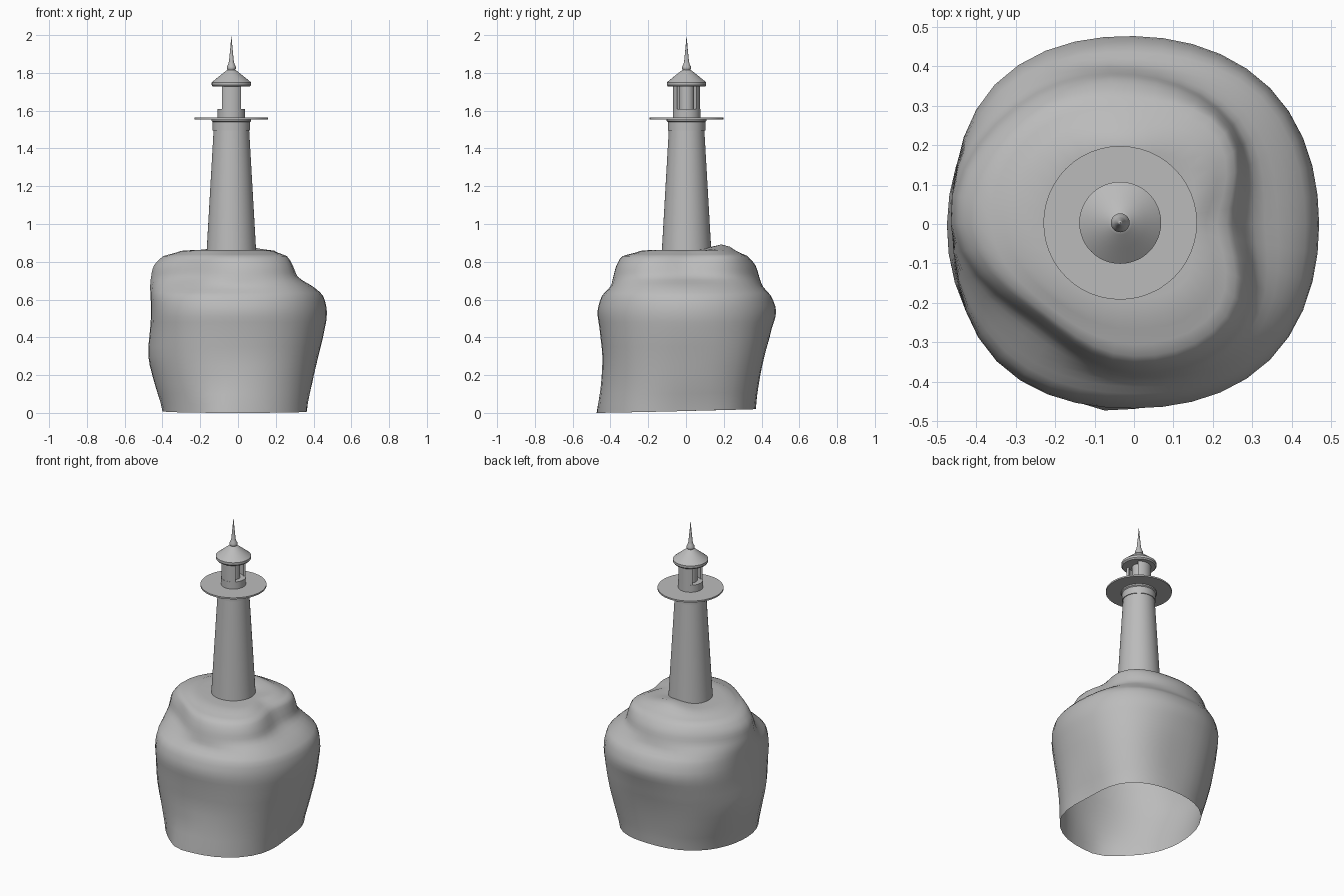
import bpy, bmesh, math
from math import sin, cos, pi, exp

if "Cube" in bpy.data.objects:
    bpy.data.objects.remove(bpy.data.objects["Cube"])

CX, CY = -0.035, 0.003   # tower axis

grey = bpy.data.materials.new("dark_grey")
grey.diffuse_color = (0.5, 0.5, 0.5, 1)
grey.use_nodes = True
grey.node_tree.nodes["Principled BSDF"].inputs["Base Color"].default_value = grey.diffuse_color


def finish(name, bm, angle=35):
    bmesh.ops.remove_doubles(bm, verts=bm.verts, dist=1e-5)
    bmesh.ops.recalc_face_normals(bm, faces=bm.faces)
    me = bpy.data.meshes.new(name)
    bm.to_mesh(me)
    bm.free()
    me.materials.append(grey)
    ob = bpy.data.objects.new(name, me)
    bpy.context.collection.objects.link(ob)
    bpy.ops.object.select_all(action='DESELECT')
    ob.select_set(True)
    bpy.context.view_layer.objects.active = ob
    bpy.ops.object.shade_smooth_by_angle(angle=math.radians(angle))
    return ob


def lathe(name, profile, segs=48):
    """Spin a (radius, z) profile around the tower axis."""
    bm = bmesh.new()
    rings = [[bm.verts.new((CX + r * cos(2 * pi * i / segs), CY + r * sin(2 * pi * i / segs), z))
              for i in range(segs)] if r > 0 else [bm.verts.new((CX, CY, z))] for r, z in profile]
    for a, b in zip(rings, rings[1:]):
        for i in range(segs):
            j = (i + 1) % segs
            if len(a) == 1:
                bm.faces.new((a[0], b[j], b[i]))
            elif len(b) == 1:
                bm.faces.new((a[i], a[j], b[0]))
            else:
                bm.faces.new((a[i], a[j], b[j], b[i]))
    return finish(name, bm)


def spline(p0, p1, p2, p3, t):
    return 0.5 * (2 * p1 + (p2 - p0) * t + (2 * p0 - 5 * p1 + 4 * p2 - p3) * t * t
                  + (3 * p1 - p0 - 3 * p2 + p3) * t ** 3)


# Rock: height, then radii in eight directions starting at +x
LEVELS = [
    (0.00, .355, .395, .37, .395, .40, .435, .465, .44),
    (0.15, .39, .425, .385, .425, .44, .455, .45, .445),
    (0.30, .425, .46, .415, .46, .475, .475, .443, .46),
    (0.45, .46, .482, .455, .49, .465, .487, .458, .48),
    (0.54, .47, .488, .477, .50, .46, .493, .468, .488),
    (0.62, .45, .47, .45, .485, .463, .475, .445, .473),
    (0.67, .395, .42, .405, .46, .465, .42, .40, .435),
    (0.72, .305, .365, .385, .43, .46, .365, .385, .39),
    (0.78, .268, .347, .365, .41, .445, .343, .368, .367),
    (0.83, .235, .325, .32, .37, .395, .32, .335, .33),
    (0.858, .16, .25, .23, .28, .30, .26, .24, .24),
]
SEGS, STEPS = 40, 3


def around(row, i):
    u = i * 8 / SEGS
    k = int(u)
    return spline(*[row[1 + (k + d) % 8] for d in (-1, 0, 1, 2)], u - k)


bm = bmesh.new()
rings = []
last = len(LEVELS) - 1
for s in range(last * STEPS + 1):
    k = min(s // STEPS, last - 1)
    t = s / STEPS - k
    rows = [LEVELS[min(max(k + d, 0), last)] for d in (-1, 0, 1, 2)]
    z0 = rows[1][0] * (1 - t) + rows[2][0] * t
    ring = []
    for i in range(SEGS):
        a = 2 * pi * i / SEGS
        r = spline(*[around(row, i) for row in rows], t)
        low = max(0, 1 - z0 / 0.15)
        r += 0.02 * low * exp(-((a - math.radians(256)) / 0.2) ** 2)   # toe at the foot
        ring.append((r * cos(a), r * sin(a), z0 + 0.01 * (1 + sin(a)) * low))
    rings.append(ring)
for f in (0.8, 0.55, 0.3):   # plateau
    rings.append([(x * f, y * f, 0.862) for x, y, z in rings[last * STEPS]])


def lump(x, y, z):
    bump = 0.03 * exp(-((x + 0.02) ** 2 / 0.014 + (y - 0.19) ** 2 / 0.006))
    return (x, y, z + (bump if z > 0.7 else 0))


vr = [[bm.verts.new(lump(*p)) for p in ring] for ring in rings]
for a, b in zip(vr, vr[1:]):
    for i in range(SEGS):
        j = (i + 1) % SEGS
        bm.faces.new((a[i], a[j], b[j], b[i]))
bm.faces.new(vr[-1])
rock = finish("rock", bm, 60)
# The underside of the rock is open; make sure the walls face outward
if sum(p.normal.x * p.center.x + p.normal.y * p.center.y for p in rock.data.polygons) < 0:
    rock.data.flip_normals()

# Tower and gallery
lathe("tower", [(0, .84), (.132, .84), (.094, 1.5), (0, 1.5)])
lathe("tower_collar", [(0, 1.495), (.099, 1.495), (.099, 1.54), (.105, 1.545), (.105, 1.556), (0, 1.556)])
lathe("gallery_deck", [(0, 1.554), (.195, 1.554), (.195, 1.564), (0, 1.564)])

# Lantern room
lathe("lantern_base", [(0, 1.56), (.073, 1.56), (.073, 1.61), (0, 1.61)])
lathe("lantern_core", [(0, 1.60), (.04, 1.60), (.04, 1.735), (0, 1.735)], 32)
for name, mid in (("lantern_wall_front", -pi / 2), ("lantern_wall_back", pi / 2)):
    bm = bmesh.new()
    n = 10
    cols = []
    for i in range(n + 1):
        a = mid + math.radians(-44 + 88 * i / n)
        cols.append([bm.verts.new((CX + r * cos(a), CY + r * sin(a), z))
                     for r, z in ((.072, 1.605), (.072, 1.73), (.06, 1.73), (.06, 1.605))])
    for a, b in zip(cols, cols[1:]):
        for k in range(4):
            bm.faces.new((a[k], b[k], b[(k + 1) % 4], a[(k + 1) % 4]))
    bm.faces.new(cols[0])
    bm.faces.new(cols[-1])
    finish(name, bm)

# Roof and spire
lathe("roof", [(0, 1.727), (.098, 1.727), (.104, 1.735), (.104, 1.75), (.065, 1.782), (.03, 1.81), (.018, 1.818), (0, 1.818)])
lathe("spire", [(0, 1.81), (.017, 1.812), (.024, 1.822), (.024, 1.832), (.017, 1.845), (.013, 1.86), (.006, 1.93), (0, 2.0)], 24)
